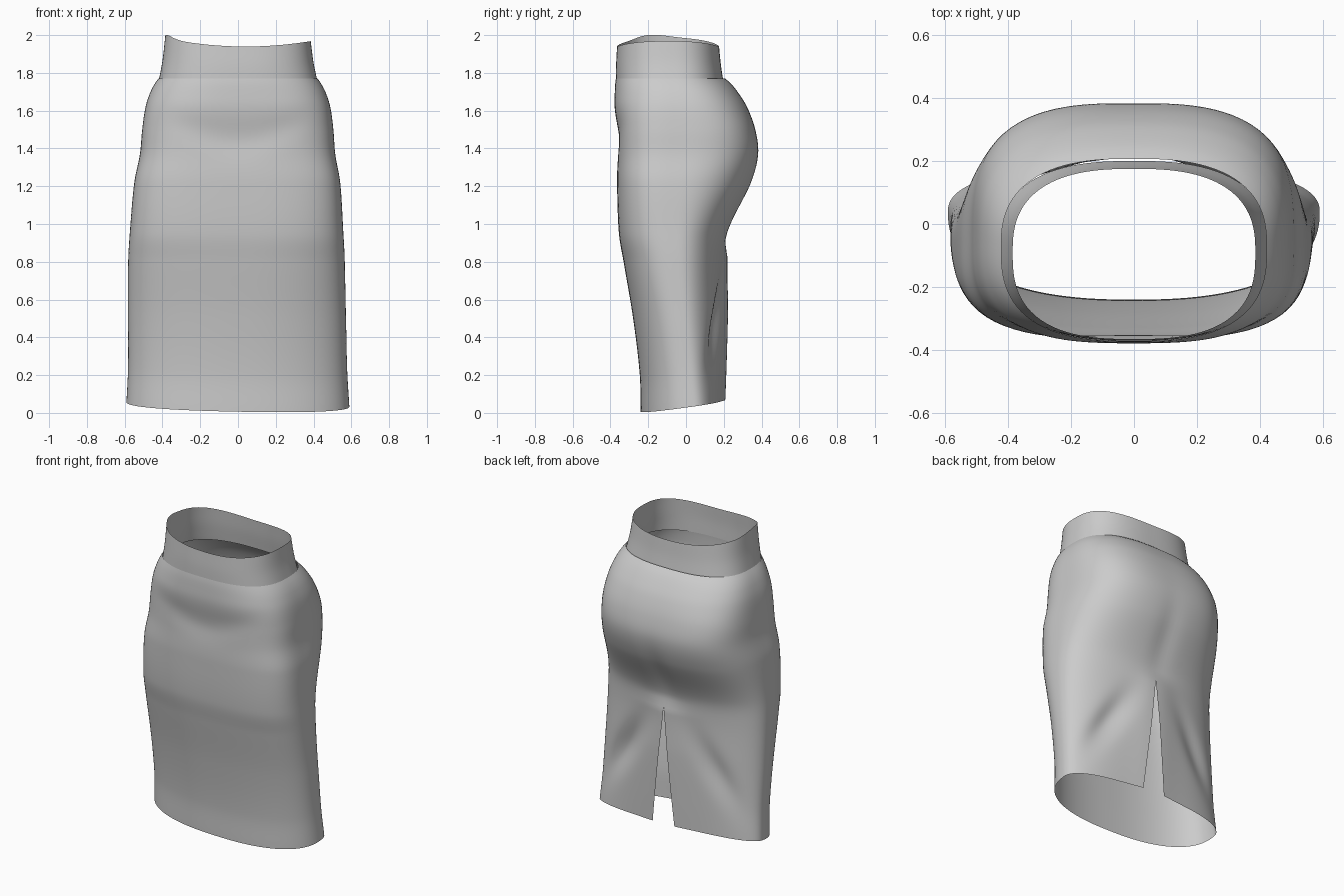
import bpy, bmesh, math

cube = bpy.data.objects.get("Cube")
if cube:
    bpy.data.objects.remove(cube, do_unlink=True)

fabric = bpy.data.materials.new("light_grey_fabric")
fabric.use_nodes = True
GREY = (0.6, 0.6, 0.6, 1)
fabric.diffuse_color = GREY
fabric.node_tree.nodes["Principled BSDF"].inputs["Base Color"].default_value = GREY

# Sections: height, half width, side y, front y, back y, front and back squareness
BODY = [
    (0, .59, .04, -.24, .195, 2.4, 2.3),
    (.2, .58, .02, -.245, .2, 2.4, 2.2),
    (.5, .577, -.01, -.28, .205, 2.5, 2.1),
    (.8, .573, -.04, -.33, .203, 2.8, 2.2),
    (.95, .565, -.05, -.355, .225, 3.1, 2.3),
    (1.22, .545, -.06, -.365, .347, 3.3, 2.6),
    (1.37, .517, -.05, -.362, .383, 3.3, 2.9),
    (1.5, .506, -.05, -.365, .367, 3.2, 3),
    (1.62, .489, -.05, -.378, .323, 3, 2.8),
    (1.7, .463, -.06, -.377, .273, 2.8, 2.7),
    (1.75, .436, -.07, -.374, .232, 2.7, 2.6),
    (1.77, .421, -.075, -.371, .207, 2.7, 2.6),
]
BAND = [
    (1.74, .425, -.07, -.37, .2, 2.7, 2.6),
    (1.84, .4, -.08, -.37, .185, 2.7, 2.6),
    (1.94, .385, -.09, -.365, .175, 2.7, 2.6),
]
SLIT_TOP = .82
SLIT_X = .02


def sample(rows, z):
    """Smooth interpolation between neighbouring sections."""
    i = max(k for k in range(len(rows) - 1) if rows[k][0] <= z)
    a, b = rows[i], rows[i + 1]
    before, after = rows[max(i - 1, 0)], rows[min(i + 2, len(rows) - 1)]
    h = b[0] - a[0]
    t = (z - a[0]) / h
    result = []
    for p, q, r, s in zip(before[1:], a[1:], b[1:], after[1:]):
        m0 = (r - p) * h / (b[0] - before[0])
        m1 = (s - q) * h / (after[0] - a[0])
        result.append((2*t**3 - 3*t**2 + 1) * q + (t**3 - 2*t**2 + t) * m0
                      + (3*t**2 - 2*t**3) * r + (t**3 - t**2) * m1)
    return result


def bump(d, width):
    return math.exp(-(d / width) ** 2)


def body_folds(x, y, z, side_y):
    """Belly crease, seat cleft, slit flaps and pulls, and the sloping hem."""
    if y < side_y:
        y += .01 * bump(z - 1.44 - x * x, .08) * bump(x, .3)
    else:
        y -= .012 * bump(x, .07) * bump(z - 1.1, .2)
        y += .018 * bump(x - SLIT_X, .15) * min(1, max(0, (.9 - z) / .1))
        pull = z - (.86 - 1.25 * abs(x))
        depth = .04 if x > 0 else .025
        y -= depth * bump(pull, .13) * bump(abs(x) - .33, .14)
    hem = .04 + .14 * y - .02 * x
    x -= .008 * bump(z - .8, .5)
    return x, y, z + hem * max(0, 1 - z / 1.2)


def band_edge(x, y, z, side_y):
    """Raise the waist edge at the hips, with a small peak on one side."""
    k = max(0, (z - 1.76) / .18)
    peak = .02 * bump(x + .37, .06) * bump(y + .18, .12)
    return x, y, z + k * (.035 * (x / .38) ** 2 - .02 * x + peak)


def loft(name, rows, rings, deform, slit=0, segments=112):
    bm = bmesh.new()
    previous = None
    low, high = rows[0][0], rows[-1][0]
    for j in range(rings + 1):
        z = low + (high - low) * j / rings
        width, side_y, front, back, nf, nb = sample(rows, min(z, high - 1e-6))
        gap = math.atan(slit * max(0, 1 - z / SLIT_TOP) / width)
        seam = math.atan(SLIT_X / width)
        ring = []
        for i in range(segments + 1):
            # Angle runs from one edge of the back seam round to the other
            a = seam + gap + (math.tau - 2 * gap) * i / segments
            s, c = math.sin(a), math.cos(a)
            n = nb if c > 0 else nf
            r = (abs(s) ** n + abs(c) ** n) ** (-1 / n)
            reach = back - side_y if c > 0 else side_y - front
            point = deform(width * r * s, side_y + reach * r * c, z, side_y)
            ring.append(bm.verts.new(point))
        if previous:
            for i in range(segments):
                bm.faces.new((previous[i + 1], previous[i], ring[i], ring[i + 1]))
        previous = ring
    # Close the back seam wherever both edges meet
    bmesh.ops.remove_doubles(bm, verts=bm.verts, dist=.0002)
    bmesh.ops.recalc_face_normals(bm, faces=bm.faces)
    mesh = bpy.data.meshes.new(name)
    bm.to_mesh(mesh)
    bm.free()
    mesh.materials.append(fabric)
    for face in mesh.polygons:
        face.use_smooth = True
    obj = bpy.data.objects.new(name, mesh)
    bpy.context.collection.objects.link(obj)


loft("skirt_body", BODY, 88, body_folds, slit=.08)
loft("waistband", BAND, 14, band_edge)
